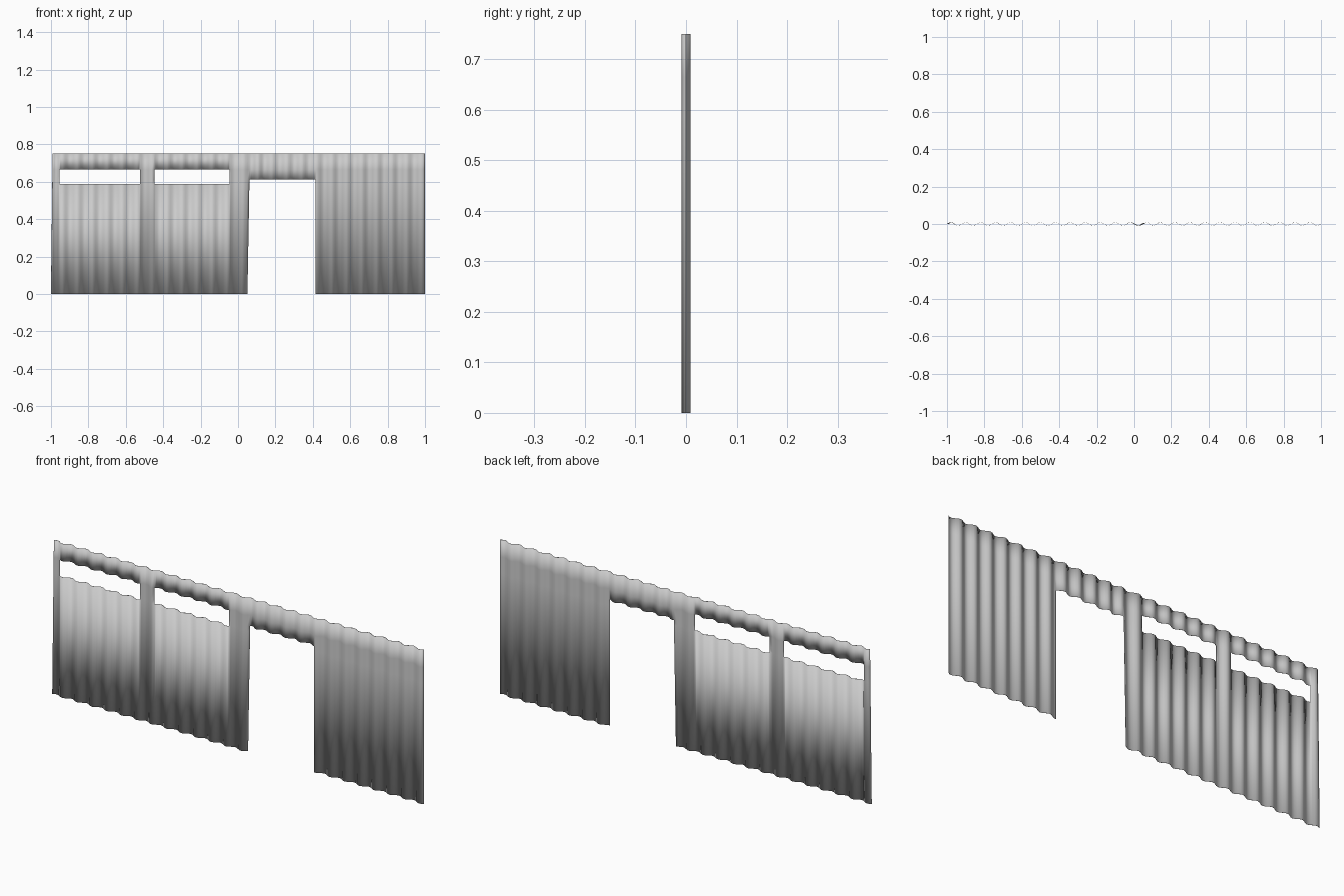
import bpy, math

if "Cube" in bpy.data.objects:
    bpy.data.objects.remove(bpy.data.objects["Cube"])

HEIGHT, DEPTH, PITCH, STEPS = 0.75, 0.0085, 0.08, 8

# Openings: x0, x1, z0, z1 (two window slots and a doorway)
OPENINGS = [(-0.955, -0.525, 0.587, 0.665),
            (-0.447, -0.045, 0.587, 0.665),
            (0.05, 0.415, 0.0, 0.613)]


def column_positions():
    """Regular corrugation samples plus the opening edges."""
    edges = [e for o in OPENINGS for e in o[:2]]
    n = round(2 / PITCH) * STEPS
    xs = [-1 + 2 * i / n for i in range(n + 1)]
    xs = [x for x in xs if all(abs(x - e) > 0.003 for e in edges)]
    return sorted(xs + edges)


def sheet_point(x, z):
    """Wavy sheet, with slightly leaning left edge and door jamb."""
    lean = 0.009 * z / HEIGHT * max(0, 1 - (x + 1) / 0.045)
    lean += 0.011 * min(1, z / 0.613) * max(0, 1 - abs(x - 0.05) / 0.095)
    y = DEPTH * math.sin(2 * math.pi * (x + 1) / PITCH)
    return (x + lean, y, z)


def in_opening(x, z):
    return any(a < x < b and c < z < d for a, b, c, d in OPENINGS)


# Corrugated wall sheet with openings left out
xs = column_positions()
zs = sorted({0.0, HEIGHT} | {z for o in OPENINGS for z in o[2:]})
cols = len(xs)
verts = [sheet_point(x, z) for z in zs for x in xs]
faces = []
for r in range(len(zs) - 1):
    for c in range(cols - 1):
        if not in_opening((xs[c] + xs[c + 1]) / 2, (zs[r] + zs[r + 1]) / 2):
            i = r * cols + c
            faces.append((i, i + 1, i + 1 + cols, i + cols))

mesh = bpy.data.meshes.new("corrugated_wall")
mesh.from_pydata(verts, [], faces)
mesh.validate()
wall = bpy.data.objects.new("corrugated_wall", mesh)
bpy.context.collection.objects.link(wall)

# Thin metal thickness
solid = wall.modifiers.new("thickness", 'SOLIDIFY')
solid.thickness = 0.001
solid.offset = 0

bpy.context.view_layer.objects.active = wall
wall.select_set(True)
bpy.ops.object.shade_smooth_by_angle(angle=math.radians(50))
